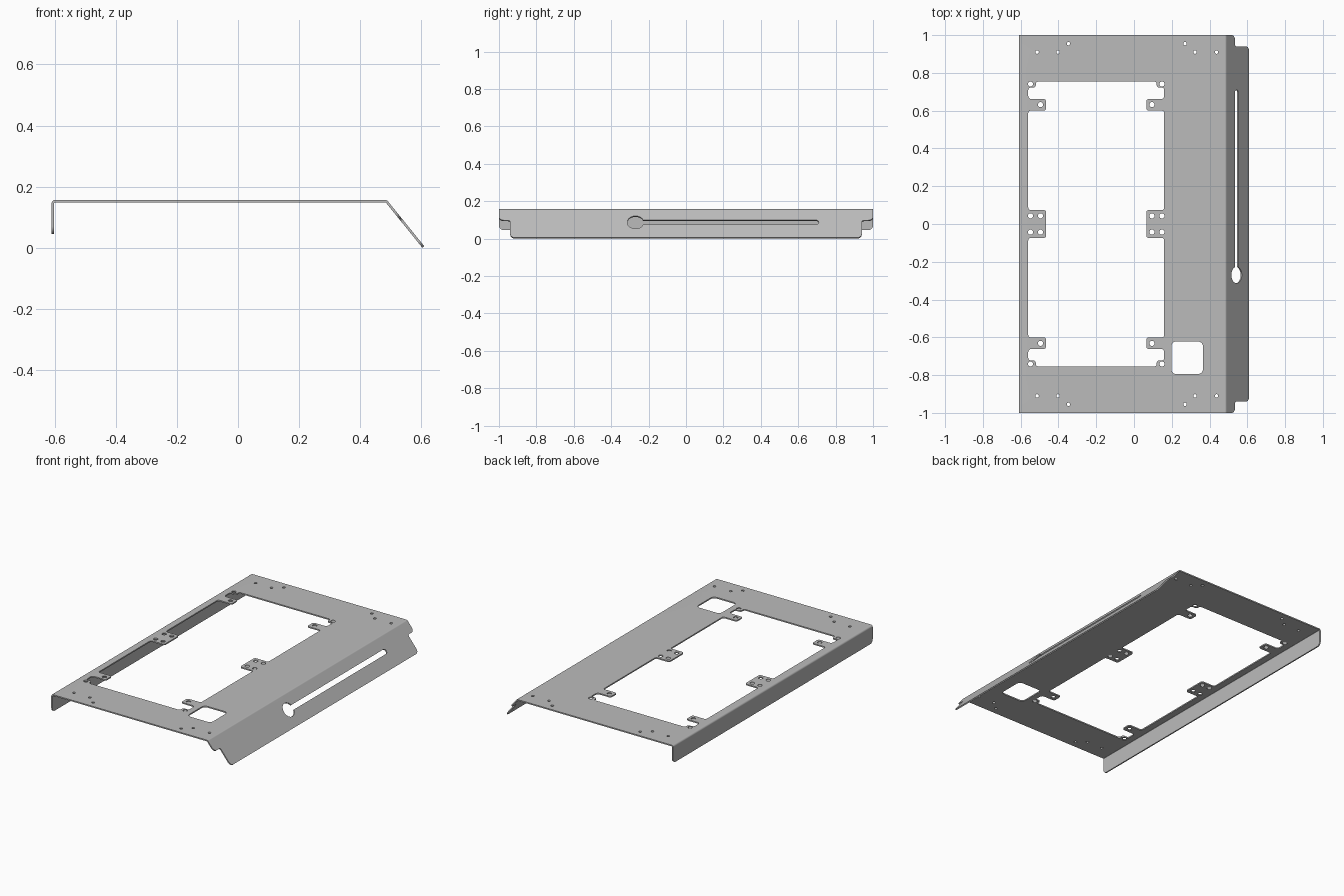
import bpy, bmesh, math
from mathutils import Vector

cube = bpy.data.objects.get("Cube")
if cube:
    bpy.data.objects.remove(cube, do_unlink=True)

TOP, THICK, BEND = 0.157, 0.008, 0.012
LEFT, RIGHT = -0.598, 0.481                 # where the flat top starts to bend
SIDE_ANGLE, SLOPE_ANGLE = math.radians(90), math.radians(51)
SIDE_END, SLOPE_END, SHOULDER = -0.717, 0.681, 0.562   # unfolded flange edges
STEPS = 6


def rounded(corners):
    """Outline with a quarter-circle fillet on every right-angled corner (x, y, radius)."""
    pts = []
    for i, (x, y, r) in enumerate(corners):
        p = Vector((x, y))
        a = (Vector(corners[i - 1][:2]) - p).normalized()
        b = (Vector(corners[(i + 1) % len(corners)][:2]) - p).normalized()
        for k in range(6):
            t = k / 5 * math.pi / 2
            pts.append(p + r * (a * (1 - math.sin(t)) + b * (1 - math.cos(t))))
    return pts


def arc(x, y, r, start, end, n):
    return [Vector((x + r * math.cos(t), y + r * math.sin(t)))
            for t in (start + (end - start) * k / n for k in range(n + 1))]


def circle(x, y, r):
    return arc(x, y, r, 0, math.tau, 24)[:-1]


def mirror_y(half):
    return half + [(x, -y, r) for x, y, r in reversed(half)]


# Sheet outline: side flange, top, and sloped flange with stepped ends
loops = [rounded(mirror_y([
    (SIDE_END, 1, 0.025), (SHOULDER, 1, 0.025),
    (SHOULDER, 0.94, 0.012), (SLOPE_END, 0.94, 0.025)]))]

# Large window with mounting tabs, symmetric about its own centre
CX, W, TAB = -0.2, 0.36, 0.265
quarter = [(0.32, 0.754, 0.013), (0.32, 0.722, 0.013), (W, 0.722, 0.013),
           (W, 0.661, 0.018), (TAB, 0.661, 0.013), (TAB, 0.6, 0.013),
           (W, 0.6, 0.013), (W, 0.074, 0.013), (TAB, 0.074, 0.013)]
half = mirror_y(quarter)
loops.append(rounded([(CX + x, y, r) for x, y, r in half]
                     + [(CX - x, y, r) for x, y, r in reversed(half)]))

# Tab holes and end holes
for sy in (1, -1):
    for sx in (1, -1):
        for dx, y in ((0.348, 0.741), (0.295, 0.632), (0.348, 0.043), (0.295, 0.043)):
            loops.append(circle(CX + sx * dx, sy * y, 0.0135))
    for x, y in ((-0.513, 0.91), (-0.402, 0.91), (-0.347, 0.955),
                 (0.27, 0.955), (0.323, 0.91), (0.437, 0.91)):
        loops.append(circle(x, sy * y, 0.009))

# Square opening
loops.append(rounded([(0.198, -0.622, 0.025), (0.365, -0.622, 0.025),
                      (0.365, -0.794, 0.025), (0.198, -0.794, 0.025)]))

# Keyhole slot in the sloped flange
SLOT, BIG, SMALL = 0.576, 0.044, 0.015
gap = math.asin(SMALL / BIG)
loops.append(arc(SLOT, -0.27, BIG, math.pi / 2 + gap, math.pi * 2.5 - gap, 24)
             + arc(SLOT, 0.695, SMALL, 0, math.pi, 10))

# Fill the flat pattern
bm = bmesh.new()
edges = []
for pts in loops:
    vs = [bm.verts.new((p.x, p.y, 0)) for p in pts]
    edges += [bm.edges.new((vs[i - 1], vs[i])) for i in range(len(vs))]
bmesh.ops.triangle_fill(bm, use_beauty=True, use_dissolve=False, edges=edges, normal=(0, 0, 1))
bm.normal_update()
bmesh.ops.reverse_faces(bm, faces=[f for f in bm.faces if f.normal.z < 0])

# Score the bend lines
for start, sign, angle in ((LEFT, -1, SIDE_ANGLE), (RIGHT, 1, SLOPE_ANGLE)):
    for k in range(STEPS + 1):
        x = start + sign * BEND * angle * k / STEPS
        bmesh.ops.bisect_plane(bm, geom=bm.verts[:] + bm.edges[:] + bm.faces[:], dist=1e-6,
                               plane_co=(x, 0, 0), plane_no=(1, 0, 0))


def fold(s):
    """Unfolded distance to folded x and z."""
    if LEFT <= s <= RIGHT:
        return s, TOP
    start, sign, angle = (LEFT, -1, SIDE_ANGLE) if s < LEFT else (RIGHT, 1, SLOPE_ANGLE)
    d = abs(s - start)
    a = min(d / BEND, angle)
    rest = d - BEND * a
    return (start + sign * (BEND * math.sin(a) + rest * math.cos(angle)),
            TOP - BEND * (1 - math.cos(a)) - rest * math.sin(angle))


for v in bm.verts:
    v.co.x, v.co.z = fold(v.co.x)

mesh = bpy.data.meshes.new("folded_panel")
bm.to_mesh(mesh)
bm.free()
panel = bpy.data.objects.new("folded_panel", mesh)
bpy.context.collection.objects.link(panel)

# Grey metal
grey = bpy.data.materials.new("grey_metal")
grey.use_nodes = True
color = (0.5, 0.5, 0.5, 1)
grey.diffuse_color = color
grey.node_tree.nodes["Principled BSDF"].inputs["Base Color"].default_value = color
mesh.materials.append(grey)

# Sheet thickness, inward from the outer skin
solid = panel.modifiers.new("thickness", 'SOLIDIFY')
solid.thickness = THICK
solid.offset = -1
solid.use_even_offset = True

bpy.context.view_layer.objects.active = panel
panel.select_set(True)
bpy.ops.object.modifier_apply(modifier="thickness")
bpy.ops.object.shade_smooth_by_angle(angle=math.radians(30))
panel.modifiers.new("clean_shading", 'WEIGHTED_NORMAL').keep_sharp = True
